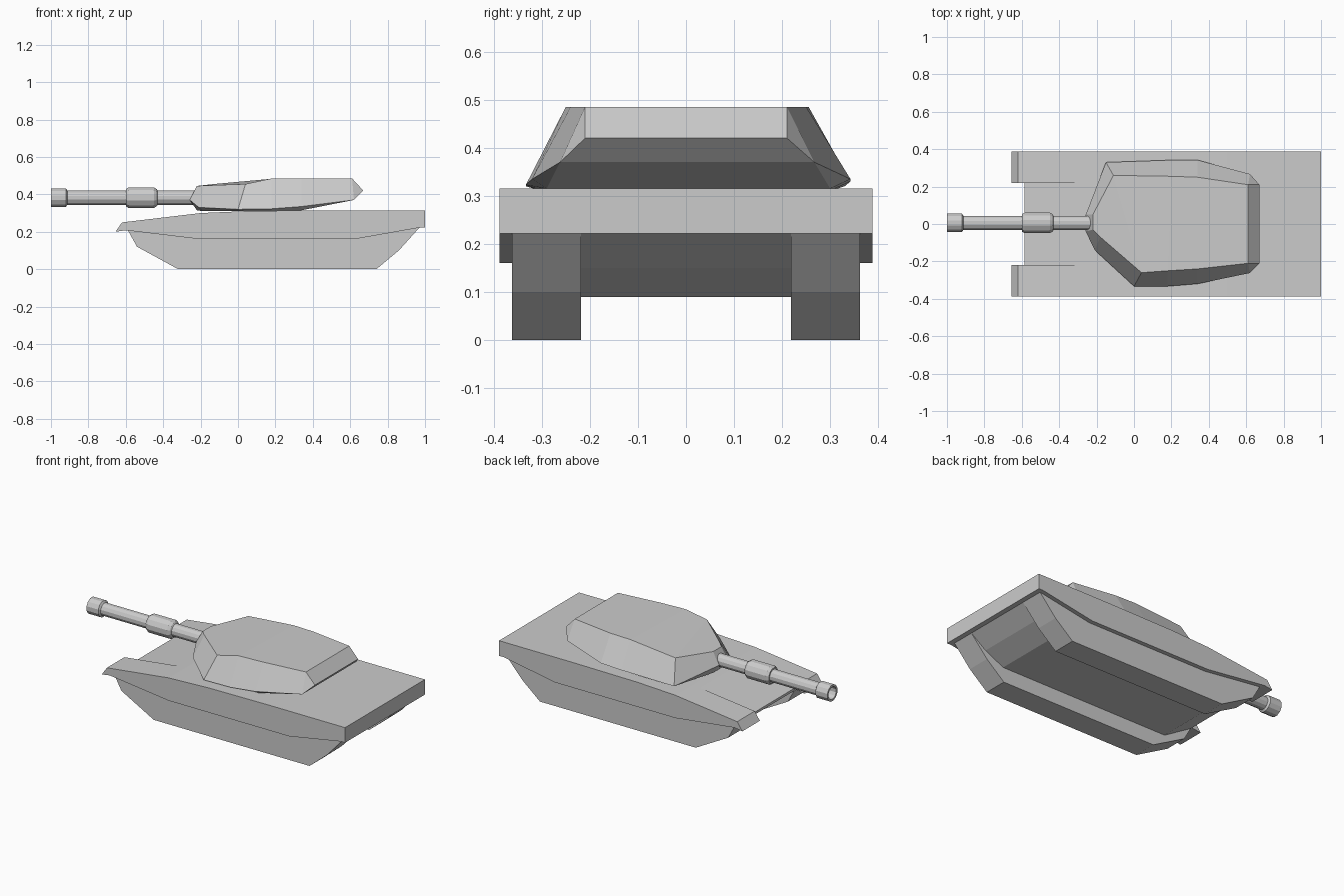
import bpy, bmesh, math

if "Cube" in bpy.data.objects:
    bpy.data.objects.remove(bpy.data.objects["Cube"])


def make_object(name, bm):
    bmesh.ops.remove_doubles(bm, verts=bm.verts, dist=1e-4)
    bmesh.ops.recalc_face_normals(bm, faces=bm.faces)
    mesh = bpy.data.meshes.new(name)
    bm.to_mesh(mesh)
    bm.free()
    ob = bpy.data.objects.new(name, mesh)
    bpy.context.collection.objects.link(ob)
    return ob


def bridge(bm, a, b):
    n = len(a)
    for i in range(n):
        j = (i + 1) % n
        if len({v.co.to_tuple(4) for v in (a[i], a[j], b[j], b[i])}) > 2:
            bm.faces.new((a[i], a[j], b[j], b[i]))


def prism(name, profile, y0, y1, caps=True, mirror=False):
    """Extrude an x-z side profile between two y positions."""
    bm = bmesh.new()
    a = [bm.verts.new((x, y0, z)) for x, z in profile]
    b = [bm.verts.new((x, y1, z)) for x, z in profile]
    bridge(bm, a, b)
    if caps:
        bm.faces.new(a)
        bm.faces.new(b)
    ob = make_object(name, bm)
    if mirror:
        m = ob.modifiers.new("Mirror", 'MIRROR')
        m.use_axis = (False, True, False)
    return ob


# Hull: deck line is shared by the centre and the side sponsons
deck = [(-.2, .30), (.06, .311), (.5, .315), (1, .315), (1, .222), (.97, .222)]
prism("hull_centre",
      [(-.585, .20), (-.585, .215), (-.25, .294)] + deck +
      [(.87, .15), (.745, .09), (-.4, .09)], -.218, .218, caps=False)
prism("side_sponsons",
      [(-.60, .208), (-.655, .20), (-.62, .25)] + deck +
      [(.62, .16), (-.2, .16)], .218, .388, mirror=True)

# Track blocks
prism("tracks",
      [(-.32, 0), (.74, 0), (.86, .10), (.97, .222), (-.59, .21), (-.54, .12)],
      .218, .362, mirror=True)

# Turret: roof, waist and base rings
roof = [(-.22, -.03, .445), (-.18, -.07, .447), (.04, -.26, .455),
        (.18, -.25, .485), (.34, -.24, .485), (.61, -.21, .485),
        (.61, -.21, .485), (.61, .21, .485), (.61, .21, .485),
        (.34, .25, .485), (.20, .255, .485), (-.11, .26, .457),
        (-.22, .05, .445)]
waist = [(-.258, -.04, .37), (-.21, -.14, .33), (0, -.333, .32),
         (.18, -.333, .323), (.34, -.32, .335), (.62, -.262, .37),
         (.67, -.21, .42), (.67, .21, .42), (.62, .267, .37),
         (.34, .342, .335), (.20, .342, .33), (-.15, .33, .32),
         (-.258, .05, .37)]
base = [(-.22, -.03, .315), (-.19, -.12, .31), (.02, -.30, .31),
        (.18, -.30, .311), (.34, -.29, .315), (.62, -.262, .37),
        (.62, -.262, .37), (.62, .267, .37), (.62, .267, .37),
        (.34, .30, .315), (.20, .30, .311), (-.13, .30, .31),
        (-.22, .05, .315)]
bm = bmesh.new()
r, w, b = [[bm.verts.new(p) for p in ring] for ring in (roof, waist, base)]
bridge(bm, r, w)
bridge(bm, w, b)
for ring in (r, b):
    for ids in ((0, 1, 2, 11, 12), (2, 3, 10, 11), (3, 4, 9, 10), (4, 5, 8, 9)):
        bm.faces.new([ring[i] for i in ids])
make_object("turret", bm)

# Gun barrel: lathed around the x axis, hollow at the muzzle
SIDES, CY, CZ = 12, .006, .382
profile = [(-.92, .036), (-1, .038), (-1, .051), (-.92, .051), (-.912, .039),
           (-.60, .039), (-.60, .048), (-.585, .057), (-.45, .057),
           (-.435, .048), (-.43, .039), (-.20, .039)]
bm = bmesh.new()
rings = []
for x, rad in profile:
    angles = [2 * math.pi * (i + .5) / SIDES for i in range(SIDES)]
    rings.append([bm.verts.new((x, CY + rad * math.cos(t), CZ + rad * math.sin(t)))
                  for t in angles])
for a, c in zip(rings, rings[1:]):
    bridge(bm, a, c)
bm.faces.new(rings[0])
bm.faces.new(rings[-1])
make_object("gun_barrel", bm)
